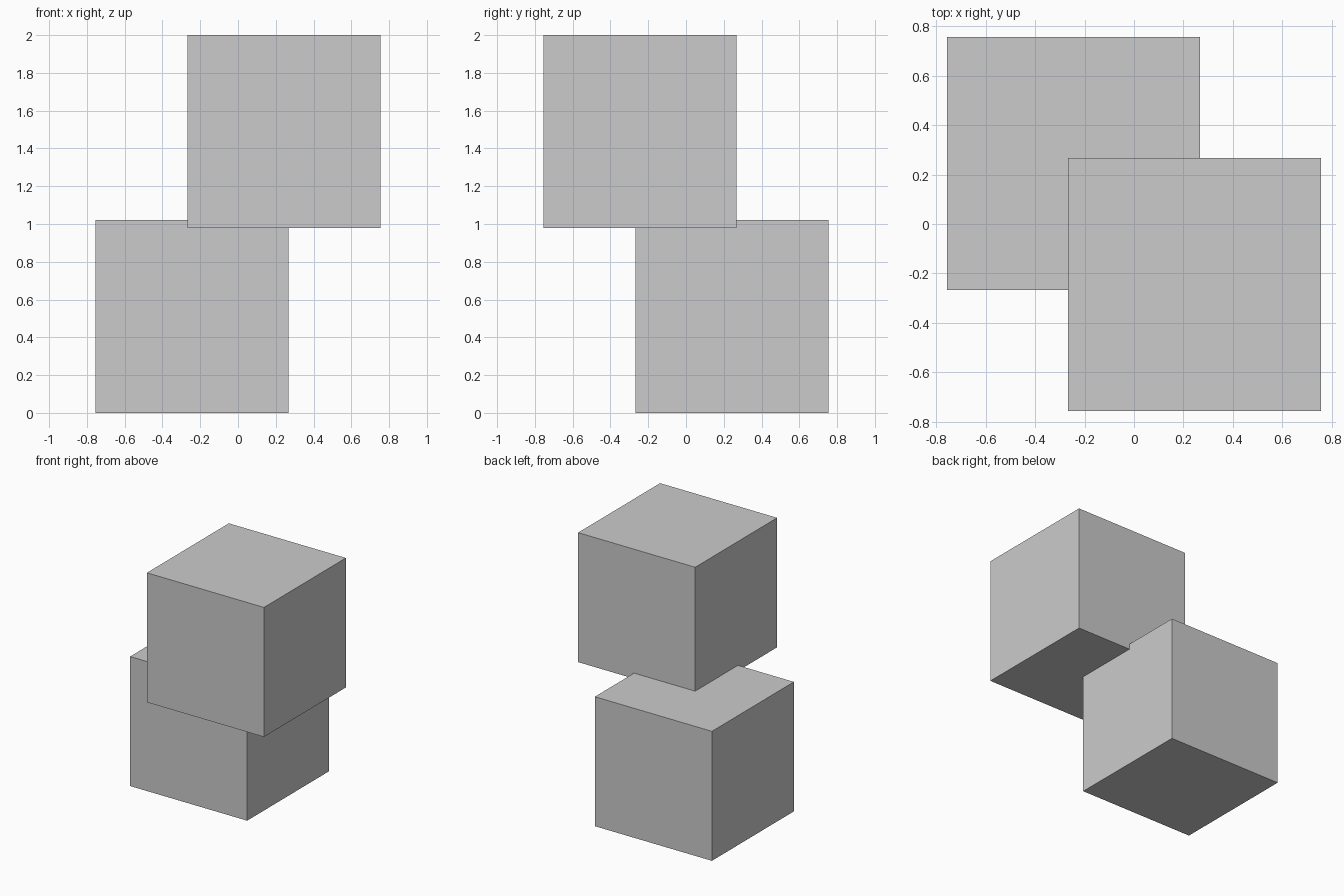
import bpy

if "Cube" in bpy.data.objects:
    bpy.data.objects.remove(bpy.data.objects["Cube"])

SIZE = 1.022           # edge length of each cube
OFFSET = 0.755 - SIZE / 2  # diagonal shift of each cube from the centre


def cube(name, x, y, z):
    bpy.ops.mesh.primitive_cube_add(size=SIZE, location=(x, y, z))
    obj = bpy.context.object
    obj.name = name
    return obj


# Lower cube, back left, standing on the ground
cube("lower_cube", -OFFSET, OFFSET, SIZE / 2)

# Upper cube, front right, sunk slightly into the lower one
cube("upper_cube", OFFSET, -OFFSET, 2 - SIZE / 2)
